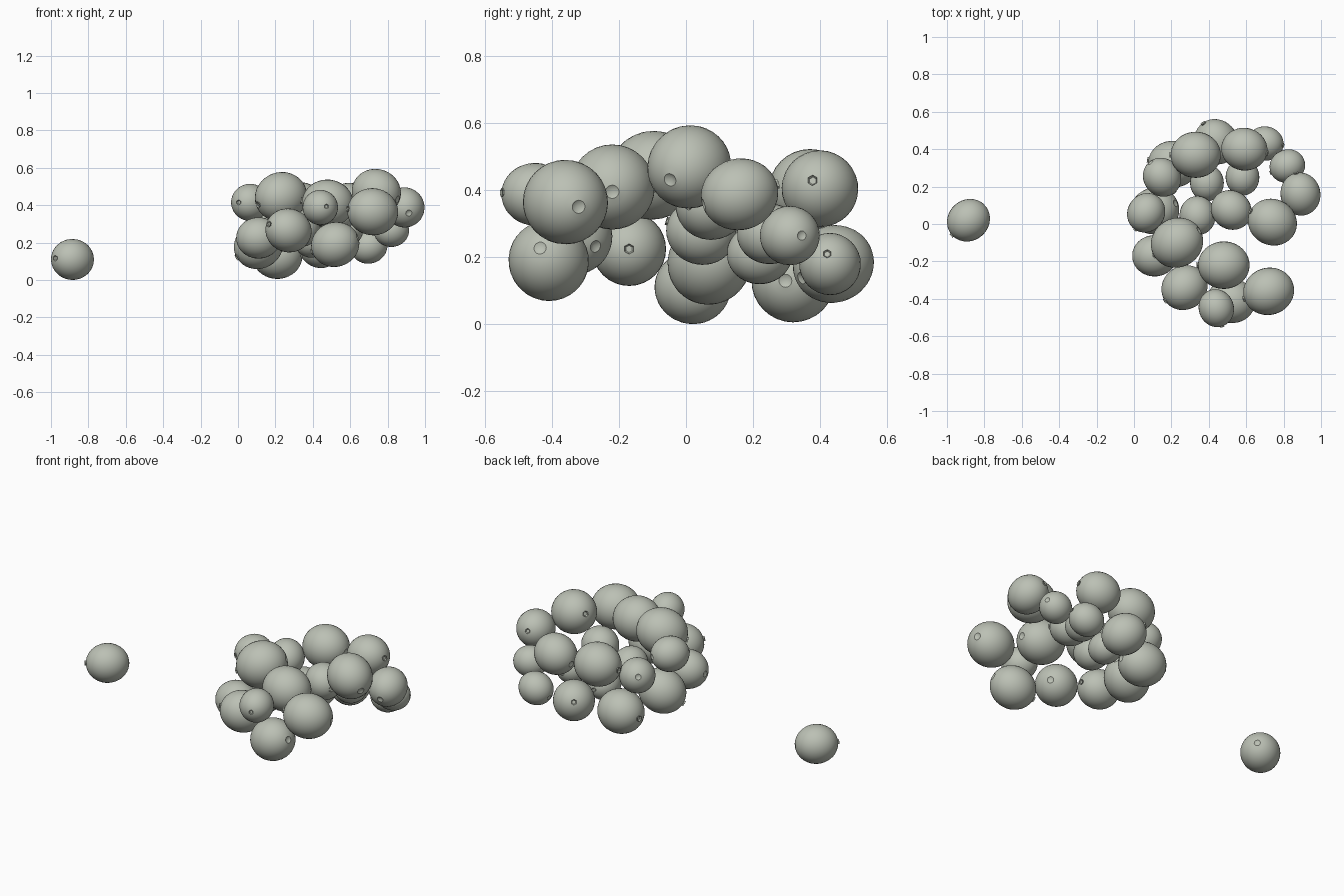
import bpy
import bmesh
from math import radians, cos, sin
from mathutils import Vector

default_cube = bpy.data.objects.get("Cube")
if default_cube:
    bpy.data.objects.remove(default_cube, do_unlink=True)

# One flat skin colour
skin = bpy.data.materials.new("pale grey green")
skin.use_nodes = True
skin_colour = (0.5, 0.53, 0.46, 1)
skin.diffuse_color = skin_colour
skin.node_tree.nodes["Principled BSDF"].inputs["Base Color"].default_value = skin_colour


def make_berry_mesh():
    """Slightly long berry along z: hexagonal crown on top, stem dimple below."""
    bm = bmesh.new()
    bmesh.ops.create_uvsphere(bm, u_segments=32, v_segments=20, radius=1)
    for vert in bm.verts:
        vert.co.x *= 0.92
        vert.co.y *= 0.92

    # Stem dimple
    bm.verts.ensure_lookup_table()
    bottom = min(bm.verts, key=lambda v: v.co.z)
    bottom.co.z += 0.09

    # Crown with a sunken centre
    crown = bmesh.ops.create_cone(bm, cap_ends=True, segments=6,
                                  radius1=0.1, radius2=0.13, depth=0.1)
    for vert in crown["verts"]:
        vert.co.z += 1
    crown_faces = {face for vert in crown["verts"] for face in vert.link_faces}
    cap = max(crown_faces, key=lambda f: f.calc_center_median().z)
    bmesh.ops.inset_region(bm, faces=[cap], thickness=0.04)
    for vert in cap.verts:
        vert.co.z -= 0.05

    mesh = bpy.data.meshes.new("berry")
    bm.to_mesh(mesh)
    bm.free()
    mesh.materials.append(skin)
    return mesh


berry_mesh = make_berry_mesh()


def place_berry(name, x, y, z, radius, heading, pitch):
    """Put a berry at a point with its crown facing a heading and pitch."""
    berry = bpy.data.objects.new(name, berry_mesh)
    bpy.context.scene.collection.objects.link(berry)
    turn, tilt = radians(heading), radians(pitch)
    crown_way = Vector((cos(turn) * cos(tilt), sin(turn) * cos(tilt), sin(tilt)))
    berry.rotation_euler = crown_way.to_track_quat("Z", "Y").to_euler()
    berry.location = (x, y, z)
    berry.scale = (radius, radius, radius)
    return berry


# Berries in each layer: x, y, z, radius, crown heading, crown pitch
layers = {
    "lower_berry": [
        (.21, .32, .13, .135, 170, 0),
        (.44, .44, .18, .125, 125, 20),
        (.7, .43, .18, .1, -5, 17),
        (.39, .22, .21, .098, 90, 0),
        (.11, .07, .185, .135, 200, -27),
        (.11, -.17, .225, .12, 0, 0),
        (.52, -.41, .19, .13, 168, -17),
    ],
    "middle_berry": [
        (.15, .25, .335, .108, -52, -20),
        (.82, .31, .265, .096, 202, 0),
        (.58, .25, .27, .098, 90, 0),
        (.34, .045, .275, .105, -85, 18),
        (.52, .075, .355, .112, -35, 0),
        (.27, -.34, .265, .127, 215, 15),
        (.72, -.36, .365, .137, 197, 6),
    ],
    "upper_berry": [
        (.33, .37, .4, .134, 180, 0),
        (.59, .4, .405, .124, -10, 11),
        (.89, .16, .388, .116, 102, 15),
        (.065, .06, .415, .108, 237, 0),
        (.74, .01, .47, .134, 153, 17),
        (.23, -.1, .445, .143, 209, -17),
        (.48, -.22, .41, .138, 180, 6),
        (.44, -.45, .388, .102, -72, 3),
    ],
    "stray_berry": [
        (-.885, .02, .11, .119, 222, 3),
    ],
}
berries = [place_berry(layer, *row) for layer, rows in layers.items() for row in rows]

# Smooth skin, with crisp crown edges
bpy.ops.object.select_all(action="DESELECT")
berries[0].select_set(True)
bpy.context.view_layer.objects.active = berries[0]
for polygon in berry_mesh.polygons:
    polygon.use_smooth = True
berry_mesh.set_sharp_from_angle(angle=radians(35))
